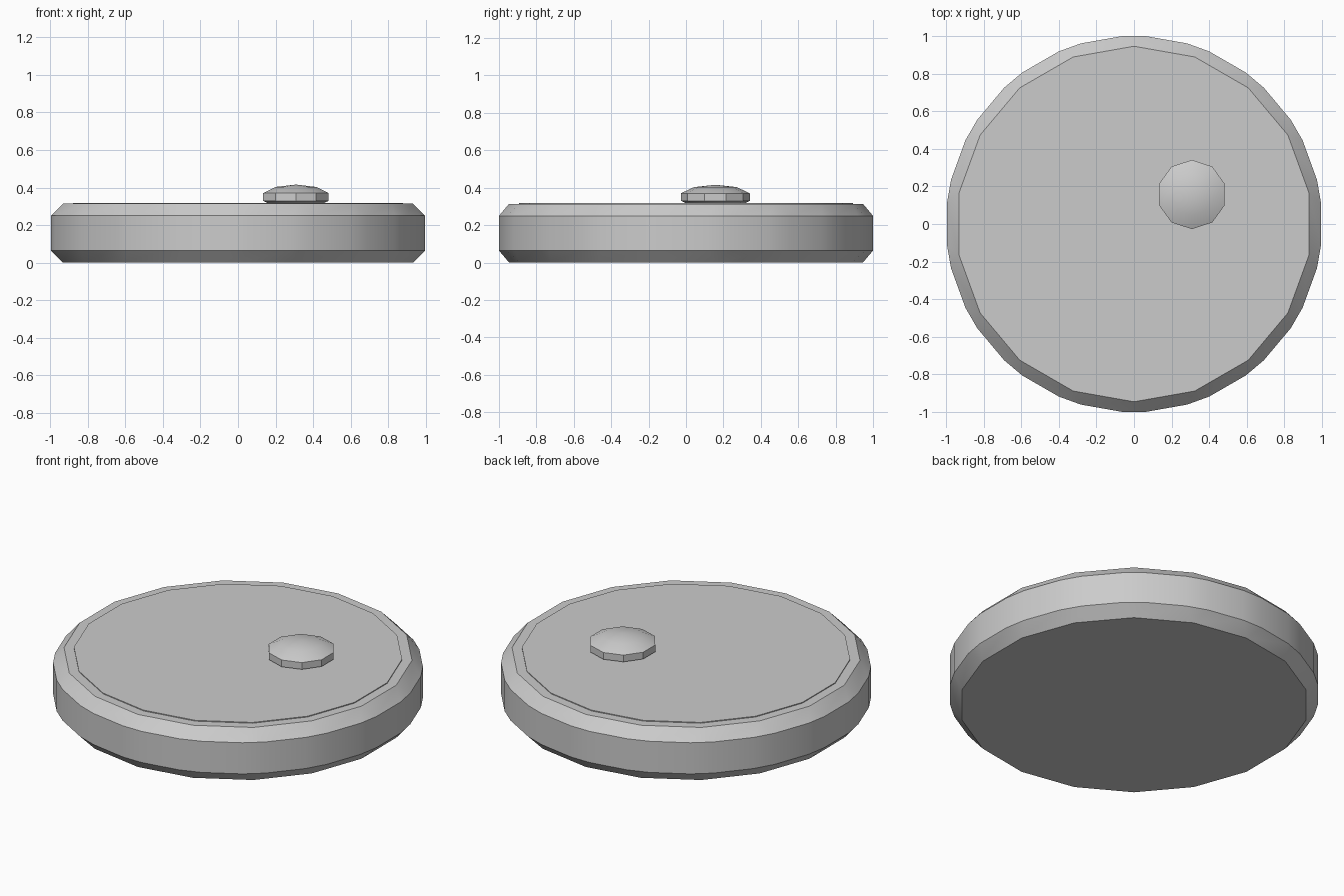
import bpy
from math import radians, cos

if "Cube" in bpy.data.objects:
    bpy.data.objects.remove(bpy.data.objects["Cube"])


def finish(obj, name):
    obj.name = name
    bpy.ops.object.shade_smooth_by_angle(angle=radians(30))
    return obj


def disc(name, radius, z0, z1, bevel=0.0):
    bpy.ops.mesh.primitive_cylinder_add(
        vertices=18, radius=radius, depth=z1 - z0, location=(0, 0, (z0 + z1) / 2))
    obj = bpy.context.object
    if bevel:
        # every edge, including the upright ones, gets a single chamfer
        mod = obj.modifiers.new("Chamfer", 'BEVEL')
        mod.width = bevel
        mod.segments = 1
        mod.limit_method = 'NONE'
        bpy.ops.object.modifier_apply(modifier=mod.name)
    return finish(obj, name)


# chamfered main body and thin raised top plate
disc("body", 1.011, 0.0, 0.314, 0.064)
disc("top_plate", 0.892, 0.30, 0.319)

# off-centre button: squashed low-poly sphere half sunk in the plate
bpy.ops.mesh.primitive_uv_sphere_add(
    segments=10, ring_count=5, radius=0.184 / cos(radians(18)), location=(0.308, 0.157, 0.35))
button = bpy.context.object
# squash, and turn so that a corner points along y
verts = button.data.vertices
rim = max(verts, key=lambda v: v.co.y).co.y
if rim < 0.18:
    button.rotation_euler.z = radians(18)
button.scale.z = 0.34
bpy.ops.object.transform_apply(location=False, rotation=True, scale=True)
finish(button, "button")
